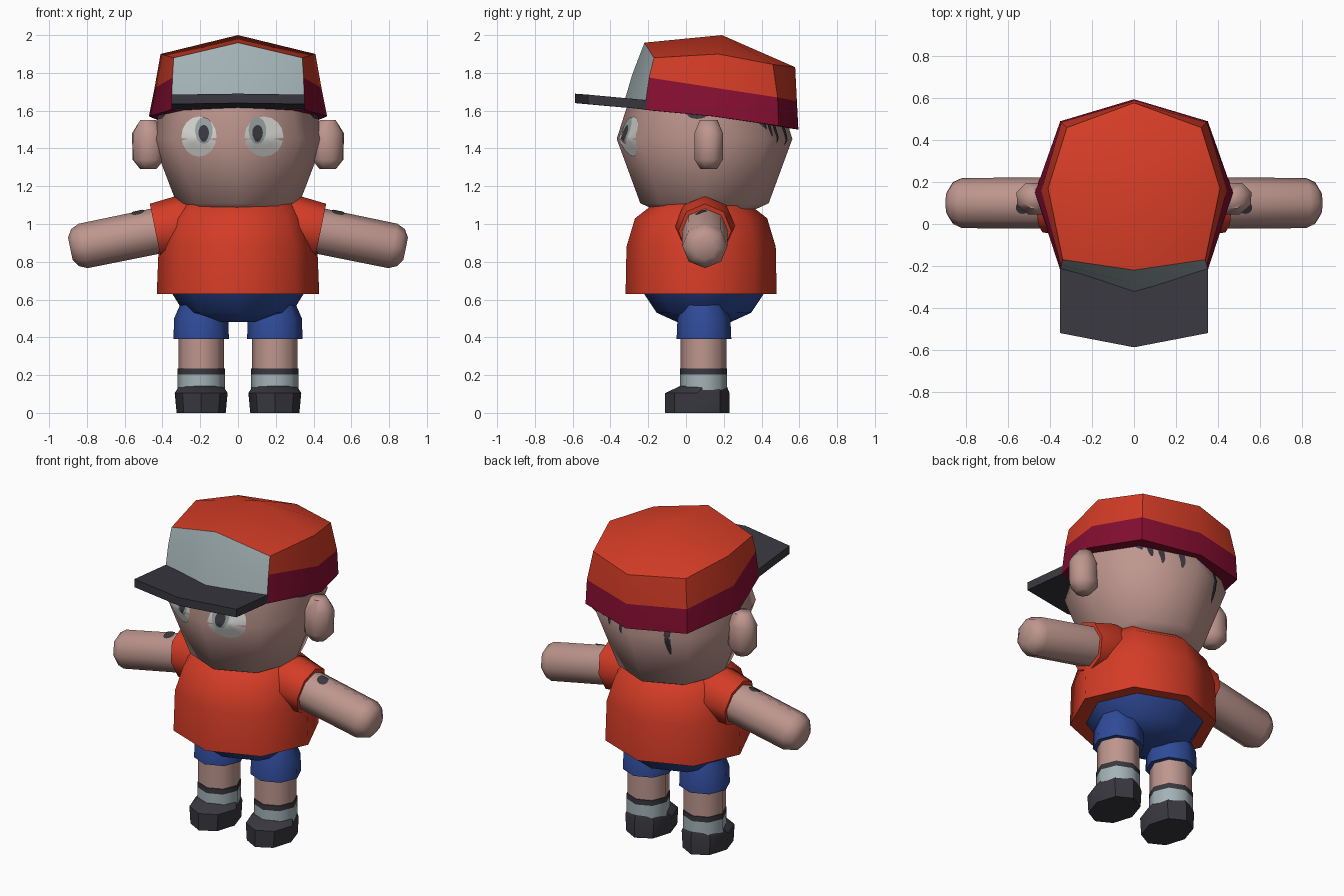
import bpy, bmesh, math
from mathutils import Vector, Matrix
from mathutils.bvhtree import BVHTree

if "Cube" in bpy.data.objects:
    bpy.data.objects.remove(bpy.data.objects["Cube"])


def material(name, r, g, b):
    m = bpy.data.materials.new(name)
    m.diffuse_color = [((c / 255 + 0.055) / 1.055) ** 2.4 for c in (r, g, b)] + [1]
    m.use_nodes = True
    m.node_tree.nodes["Principled BSDF"].inputs["Base Color"].default_value = m.diffuse_color
    return m


RED = material("red", 212, 60, 38)
CRIMSON = material("crimson", 134, 14, 50)
GREY = material("pale_grey", 164, 179, 182)
DARK = material("charcoal", 56, 56, 63)
SKIN = material("skin", 190, 150, 142)
BLUE = material("blue", 47, 74, 152)
WHITE = material("eye_white", 208, 208, 204)
SHADE = material("eye_grey", 150, 160, 160)


def finish(name, bm, mats, angle=60, recalc=True):
    if recalc:
        bmesh.ops.recalc_face_normals(bm, faces=bm.faces)
    me = bpy.data.meshes.new(name)
    bm.to_mesh(me)
    bm.free()
    for m in mats:
        me.materials.append(m)
    ob = bpy.data.objects.new(name, me)
    bpy.context.collection.objects.link(ob)
    bpy.ops.object.select_all(action='DESELECT')
    ob.select_set(True)
    bpy.context.view_layer.objects.active = ob
    bpy.ops.object.shade_smooth_by_angle(angle=math.radians(angle))
    return ob


def loft(name, rings, mats, cx=0, cy=0, matrix=None, segs=None, n=8, angle=60):
    """Rings of (z, rx, ry, optional y shift); segs = material index per segment."""
    bm = bmesh.new()
    rows = []
    for z, rx, ry, *dy in rings:
        y0 = cy + (dy[0] if dy else 0)
        rows.append([bm.verts.new((cx + rx * math.cos(2 * math.pi * i / n),
                                   y0 + ry * math.sin(2 * math.pi * i / n), z)) for i in range(n)])
    for k, (a, b) in enumerate(zip(rows, rows[1:])):
        for i in range(n):
            f = bm.faces.new((a[i], a[(i + 1) % n], b[(i + 1) % n], b[i]))
            f.material_index = segs[k] if segs else 0
    bm.faces.new(rows[0][::-1])
    bm.faces.new(rows[-1]).material_index = segs[-1] if segs else 0
    if matrix:
        bm.transform(matrix)
    return finish(name, bm, mats, angle)


def decal(name, target, centre, direction, ru, rv, mat, lift=0.005):
    """Thin round patch projected onto a surface along a direction."""
    tree = BVHTree.FromPolygons([v.co for v in target.data.vertices],
                                [p.vertices for p in target.data.polygons])
    d = Vector(direction)
    u, v = (Vector((0, 1, 0)), Vector((1, 0, 0))) if abs(d.z) > .5 else (
        Vector((0, 0, 1)).cross(d), Vector((0, 0, 1)))
    bm = bmesh.new()

    def vert(a, b):
        hit = tree.ray_cast(Vector(centre) - d * 2 + u * a + v * b, d)
        return bm.verts.new(hit[0] + hit[1] * lift if hit[0] else Vector(centre))
    n, rows = 16, []
    mid = vert(0, 0)
    for k in (1, 2, 3, 4):
        rows.append([vert(ru * k / 4 * math.cos(2 * math.pi * i / n),
                          rv * k / 4 * math.sin(2 * math.pi * i / n)) for i in range(n)])
    for i in range(n):
        j = (i + 1) % n
        bm.faces.new((mid, rows[0][i], rows[0][j]))
        for a, b in zip(rows, rows[1:]):
            bm.faces.new((a[i], b[i], b[j], a[j]))
    bm.normal_update()
    bmesh.ops.reverse_faces(bm, faces=[f for f in bm.faces if f.normal.dot(d) > 0])
    return finish(name, bm, [mat], recalc=False)


# Torso and hips
loft("shirt", [(.63, .43, .40), (.88, .42, .395), (1.03, .37, .35), (1.135, .30, .215)], [RED], cy=.08)
loft("hips", [(.65, .36, .33), (.53, .285, .25), (.48, .12, .14)], [BLUE], cy=.095)

# Head
head = loft("head", [(1.06, .22, .23), (1.11, .325, .34), (1.45, .455, .465), (1.75, .37, .37)],
            [SKIN], cy=.098)

# Limbs
for s, side in ((-1, "left"), (1, "right")):
    x = s * .195
    loft(side + "_short_leg", [(.39, .147, .145), (.50, .143, .14), (.60, .10, .10)], [BLUE], x, .095)
    loft(side + "_leg", [(.12, .125, .125), (.203, .125, .125), (.235, .125, .125), (.236, .121, .121),
                         (.42, .121, .121)], [SKIN, GREY, DARK], x, .093, segs=[1, 2, 2, 0])
    loft(side + "_shoe", [(0, .13, .17), (.105, .14, .17), (.145, .115, .12, .035)], [DARK], x, .06, angle=40)
    aim = Vector((s * .98, 0, -.2)).to_track_quat('Z', 'Y').to_matrix().to_4x4()
    place = Matrix.Translation((s * .30, .1, .99)) @ aim
    loft(side + "_sleeve", [(-.08, .14, .14), (.0, .16, .16), (.14, .14, .148)], [RED], matrix=place)
    arm = loft(side + "_arm", [(0, .122, .122), (.53, .12, .12), (.575, .10, .10), (.60, .06, .06)],
               [SKIN], matrix=place)
    decal(side + "_arm_mark", arm, (s * .53, .08, 1), (0, 0, -1), .03, .033, DARK)
    # Ear: faceted ball turned slightly backwards
    ear = Matrix.Translation((s * .475, .12, 1.42)) @ Matrix.Rotation(s * .35, 4, 'Z')
    loft(side + "_ear", [(-.13, .045, .045), (-.08, .088, .08), (.06, .092, .08), (.13, .045, .05)],
         [SKIN], matrix=ear)
    decal(side + "_sideburn", head, (0, .06, 1.585), (-s, 0, 0), .055, .03, DARK)

# Eyes
for side, x, w, ix in (("left", -.205, .093, -.178), ("right", .136, .103, .10)):
    decal(side + "_eye", head, (x, 0, 1.463), (0, 1, 0), w, .105, WHITE, .004)
    decal(side + "_iris", head, (ix, 0, 1.495), (0, 1, 0), .047, .068, SHADE, .007)
    decal(side + "_pupil", head, (ix, 0, 1.48), (0, 1, 0), .028, .042, DARK, .0095)

# Hair strands below the back of the cap
for i, (x, low) in enumerate(((.30, 1.50), (.25, 1.46), (.19, 1.43), (.08, 1.42), (-.2, 1.33))):
    decal("hair_strand_%d" % i, head, (x, 0, (low + 1.6) / 2), (0, -1, 0), .017, (1.6 - low) / 2, DARK)


# Cap: tilted eight-sided rings listed front, front corner, side, back corner, back
def cap_ring(bm, pts):
    full = pts + [(-x, y, z) for x, y, z in pts[3:0:-1]]
    return [bm.verts.new(p) for p in full]


bm = bmesh.new()
low = cap_ring(bm, [(0, -.335, 1.62), (.352, -.22, 1.605), (.472, .15, 1.57), (.352, .49, 1.52), (0, .595, 1.50)])
band = cap_ring(bm, [(0, -.285, 1.79), (.347, -.195, 1.775), (.442, .16, 1.72), (.346, .485, 1.67), (0, .587, 1.65)])
top = cap_ring(bm, [(0, -.22, 1.96), (.34, -.17, 1.88), (.41, .17, 1.90), (.32, .46, 1.845), (0, .578, 1.83)])
apex, base = bm.verts.new((0, .19, 2.0)), bm.verts.new((0, .13, 1.565))
for i in range(8):
    j = (i + 1) % 8
    front = i in (0, 7)
    for verts, idx in (((low[i], low[j], band[j], band[i]), 2 if front else 1),
                       ((band[i], band[j], top[j], top[i]), 2 if front else 0),
                       ((top[i], top[j], apex), 0), ((low[j], low[i], base), 1)):
        bm.faces.new(verts).material_index = idx
finish("cap", bm, [RED, CRIMSON, GREY], 50)

# Cap brim: pointed slab
bm = bmesh.new()
outline = [(0, -.588, 1.69), (.353, -.52, 1.685), (.353, -.20, 1.655), (.30, -.09, 1.645),
           (-.30, -.09, 1.645), (-.353, -.20, 1.655), (-.353, -.52, 1.685)]
upper = [bm.verts.new(p) for p in outline]
lower = [bm.verts.new((x, y, z - .05)) for x, y, z in outline]
bm.faces.new(upper)
bm.faces.new(lower[::-1])
for i in range(7):
    j = (i + 1) % 7
    bm.faces.new((upper[j], upper[i], lower[i], lower[j]))
finish("cap_brim", bm, [DARK], 30)
